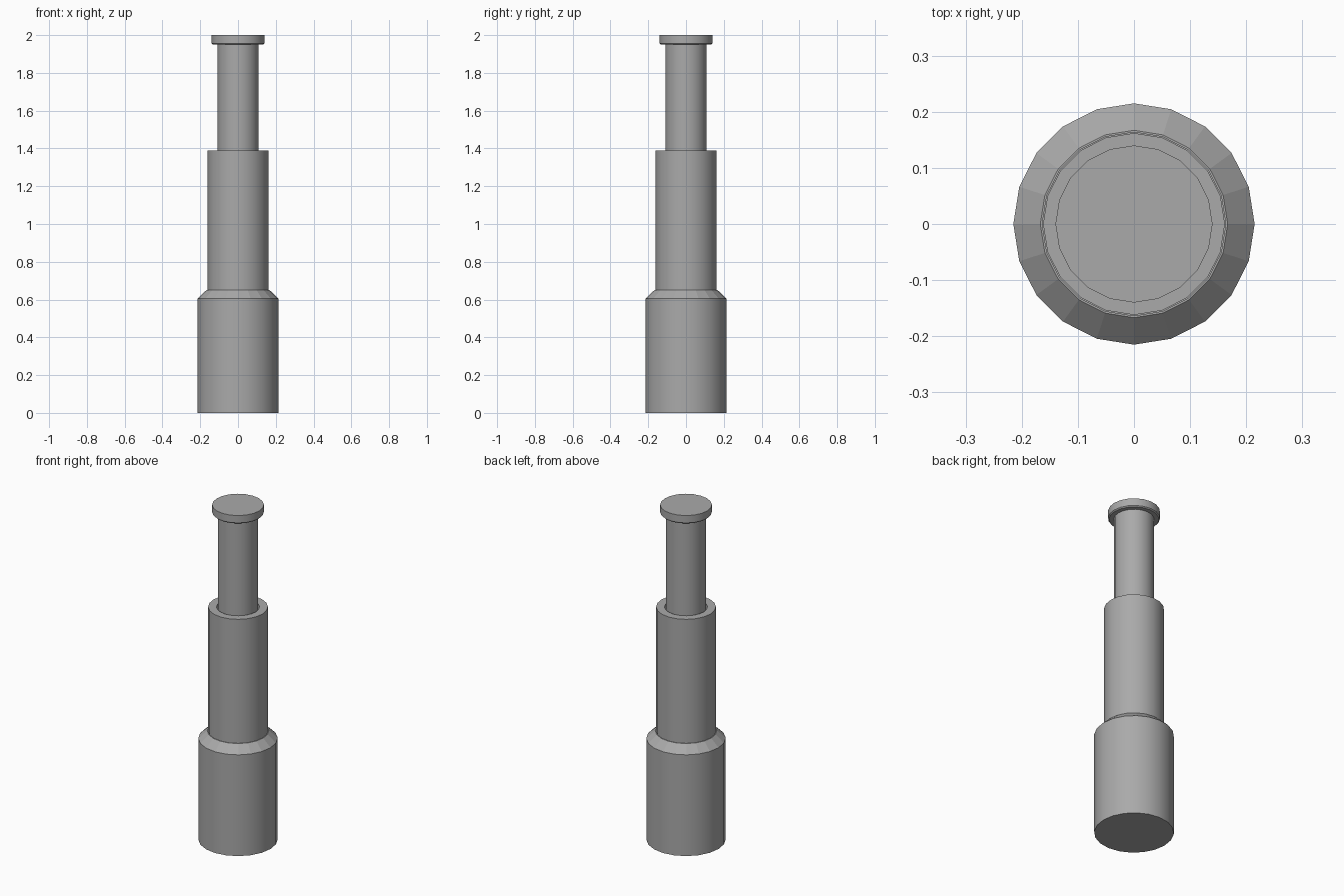
import bpy, bmesh, math

cube = bpy.data.objects.get("Cube")
if cube:
    bpy.data.objects.remove(cube, do_unlink=True)

SIDES = 20

# Single grey material
grey = bpy.data.materials.new("plain grey")
grey.use_nodes = True
GREY = (0.4, 0.4, 0.4, 1.0)
grey.diffuse_color = GREY
grey.node_tree.nodes["Principled BSDF"].inputs["Base Color"].default_value = GREY


def lathe(name, profile):
    """Revolve (radius, z) points, bottom to top; both ends are capped."""
    bm = bmesh.new()
    rings = []
    for r, z in profile:
        rings.append([bm.verts.new((r * math.cos(a), r * math.sin(a), z))
                      for a in (2 * math.pi * i / SIDES for i in range(SIDES))])
    for low, high in zip(rings, rings[1:]):
        for i in range(SIDES):
            j = (i + 1) % SIDES
            bm.faces.new((low[i], low[j], high[j], high[i]))
    bm.faces.new(rings[0][::-1])
    bm.faces.new(rings[-1])
    # Smooth upright walls, flat slopes and ends
    bm.normal_update()
    for f in bm.faces:
        f.smooth = abs(f.normal.z) < 0.1
    for e in bm.edges:
        if e.calc_face_angle(0) > math.radians(30):
            e.smooth = False
    for f in bm.faces:
        if not f.smooth:
            for e in f.edges:
                e.smooth = False
    mesh = bpy.data.meshes.new(name)
    bm.to_mesh(mesh)
    bm.free()
    mesh.materials.append(grey)
    ob = bpy.data.objects.new(name, mesh)
    bpy.context.collection.objects.link(ob)
    return ob


# Wide lower barrel with sloped shoulder and shallow socket
lathe("lower_barrel", [(0.215, 0), (0.215, 0.605), (0.167, 0.65),
                       (0.1635, 0.65), (0.1635, 0.61)])

# Middle tube with a socket in its top
lathe("middle_tube", [(0.162, 0.60), (0.162, 1.39), (0.116, 1.39), (0.116, 1.34)])

# Slim upper tube
lathe("upper_tube", [(0.109, 1.33), (0.109, 1.955)])

# Eyepiece disc with a slightly eased lower edge
lathe("eyepiece", [(0.134, 1.95), (0.14, 1.956), (0.14, 2.0)])
